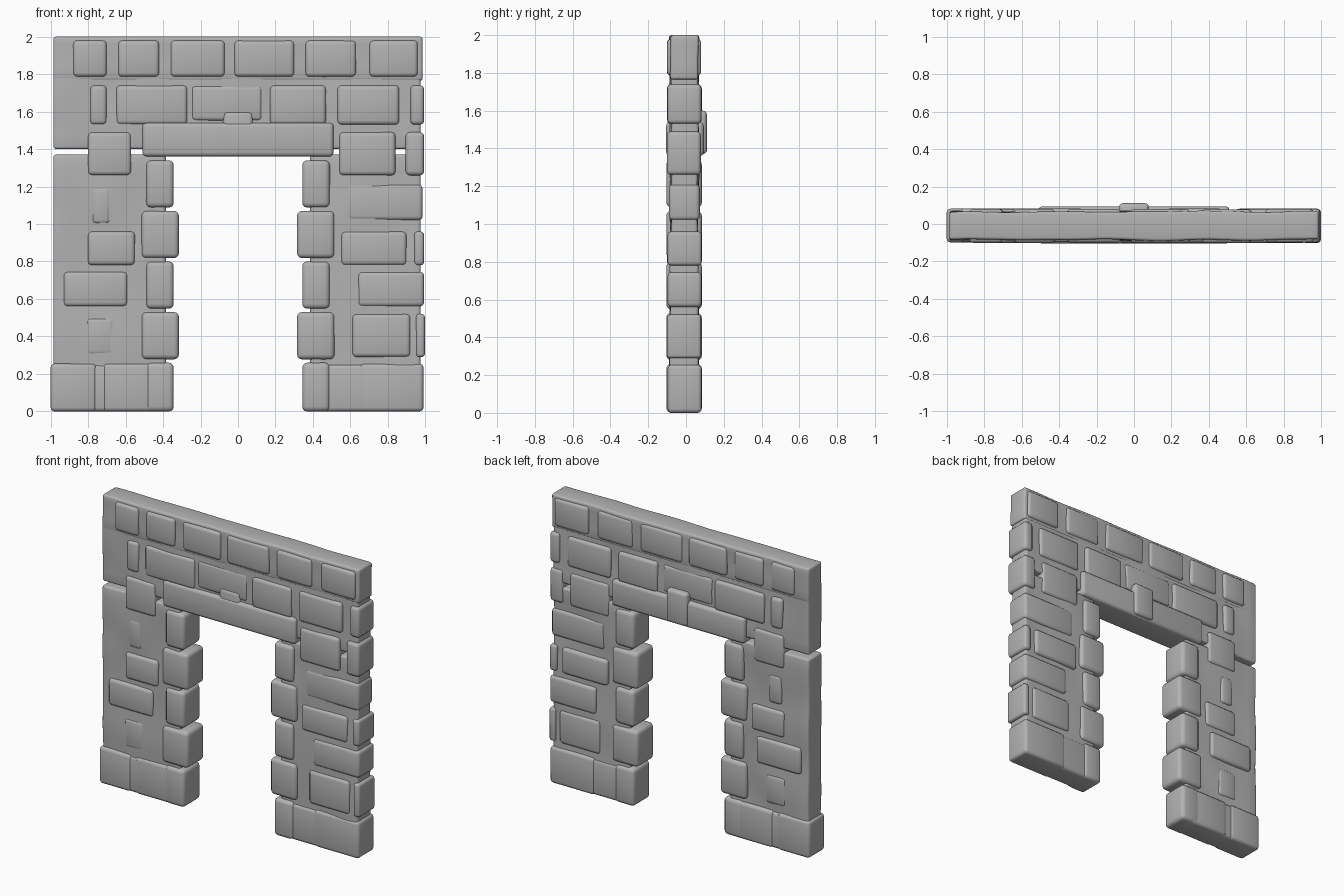
import bpy, bmesh, random
from mathutils import Vector, noise

if "Cube" in bpy.data.objects:
    bpy.data.objects.remove(bpy.data.objects["Cube"])

random.seed(4)
stone_mat = bpy.data.materials.new("grey stone")
stone_mat.diffuse_color = (0.45, 0.45, 0.45, 1)
stone_mat.use_nodes = True
stone_mat.node_tree.nodes["Principled BSDF"].inputs["Base Color"].default_value = stone_mat.diffuse_color


def block(name, x0, x1, z0, z1, y0, y1, bevel=0.022, rough=0.0, step=0.0):
    """Rounded box; rough adds a gentle uneven relief to the faces."""
    bm = bmesh.new()
    bmesh.ops.create_cube(bm, size=1)
    for v in bm.verts:
        v.co = Vector(((x0 + x1) / 2 + v.co.x * (x1 - x0),
                       (y0 + y1) / 2 + v.co.y * (y1 - y0),
                       (z0 + z1) / 2 + v.co.z * (z1 - z0)))
    bevel = min(bevel, (x1 - x0) * 0.35)
    bmesh.ops.bevel(bm, geom=bm.edges[:], offset=bevel, segments=3,
                    profile=0.5, affect='EDGES')
    if rough:
        for axis, lo, hi in ((0, x0, x1), (2, z0, z1)):
            t = lo + bevel + step
            while t < hi - bevel - 0.01:
                n = Vector((0, 0, 0))
                n[axis] = 1
                p = Vector((0, 0, 0))
                p[axis] = t
                bmesh.ops.bisect_plane(bm, geom=bm.verts[:] + bm.edges[:] + bm.faces[:],
                                       plane_co=p, plane_no=n)
                t += step
        for v in bm.verts:
            side = 1 if v.co.y > 0 else -1
            v.co.y += rough * noise.noise(Vector((v.co.x * 4, side * 3.3, v.co.z * 4)))
    me = bpy.data.meshes.new(name)
    bm.to_mesh(me)
    bm.free()
    me.materials.append(stone_mat)
    ob = bpy.data.objects.new(name, me)
    bpy.context.collection.objects.link(ob)
    for p in me.polygons:
        p.use_smooth = True
    me.set_sharp_from_angle(angle=0.7)
    return ob


# mortar core: two piers and the wall above, with a thin slot between them
block("left_pier", -0.985, -0.385, 0.02, 1.37, -0.083, 0.064, 0.014, 0.012, 0.06)
block("right_pier", 0.385, 0.975, 0.02, 1.37, -0.083, 0.064, 0.014, 0.012, 0.06)
block("upper_wall", -0.985, 0.975, 1.40, 1.80, -0.083, 0.064, 0.014, 0.012, 0.06)
block("wall_top", -0.985, 0.985, 1.765, 2.0, -0.085, 0.066, 0.014, 0.008, 0.06)

# face stones through the wall: x0, x1 per course (z0, z1)
courses = [
    ("top_stone", 1.785, 1.98, [(-0.88, -0.70), (-0.64, -0.42), (-0.36, -0.07),
                                (-0.02, 0.30), (0.36, 0.63), (0.70, 0.96)]),
    ("second_stone", 1.53, 1.74, [(-0.79, -0.70), (-0.65, -0.27), (0.17, 0.47),
                                  (0.53, 0.86), (0.92, 0.993)]),
    ("third_stone", 1.26, 1.49, [(-0.80, -0.57), (0.54, 0.84), (0.895, 0.993)]),
    ("fifth_stone", 0.78, 0.96, [(-0.80, -0.55), (0.55, 0.90), (0.94, 0.993)]),
    ("sixth_stone", 0.56, 0.745, [(-0.93, -0.59), (0.64, 0.993)]),
    ("seventh_stone", 0.29, 0.52, [(0.61, 0.92), (0.95, 0.997)]),
    ("base_stone", 0.0, 0.255, [(-1.0, -0.755), (-0.72, -0.42), (0.65, 0.99)]),
]
for name, z0, z1, spans in courses:
    for x0, x1 in spans:
        j = random.uniform(-0.003, 0.003)
        block(name, x0, x1, z0, z1, -0.099 + j, 0.081 + j)

# flatter, half sunken stones
for x0, x1, z0, z1 in [(-0.25, 0.13, 1.55, 1.74), (-0.78, -0.68, 1.0, 1.2),
                       (0.58, 0.985, 1.02, 1.21), (-0.81, -0.66, 0.30, 0.50)]:
    block("sunken_stone", x0, x1, z0, z1, -0.09, 0.073)

# base footing between the face stones and the jambs
block("left_footing", -0.985, -0.36, 0.0, 0.25, -0.092, 0.075)
block("right_footing", 0.36, 0.985, 0.0, 0.25, -0.092, 0.075)

# alternating jamb stones on both sides of the doorway
for side, label in ((-1, "left_jamb"), (1, "right_jamb")):
    for i in range(5):
        z0 = 0.27 * i + (0.008 if i else 0)
        inner, outer = (0.315, 0.515) if i % 2 else (0.343, 0.49)
        a, b = sorted((side * inner, side * outer))
        block(label, a, b, z0, 0.27 * i + 0.26, -0.104, 0.084, 0.026)

# lintel over the door and keystone standing out at the back
block("lintel", -0.51, 0.51, 1.36, 1.54, -0.105, 0.094, 0.022)
block("keystone", -0.08, 0.08, 1.37, 1.60, -0.098, 0.111, 0.022)
